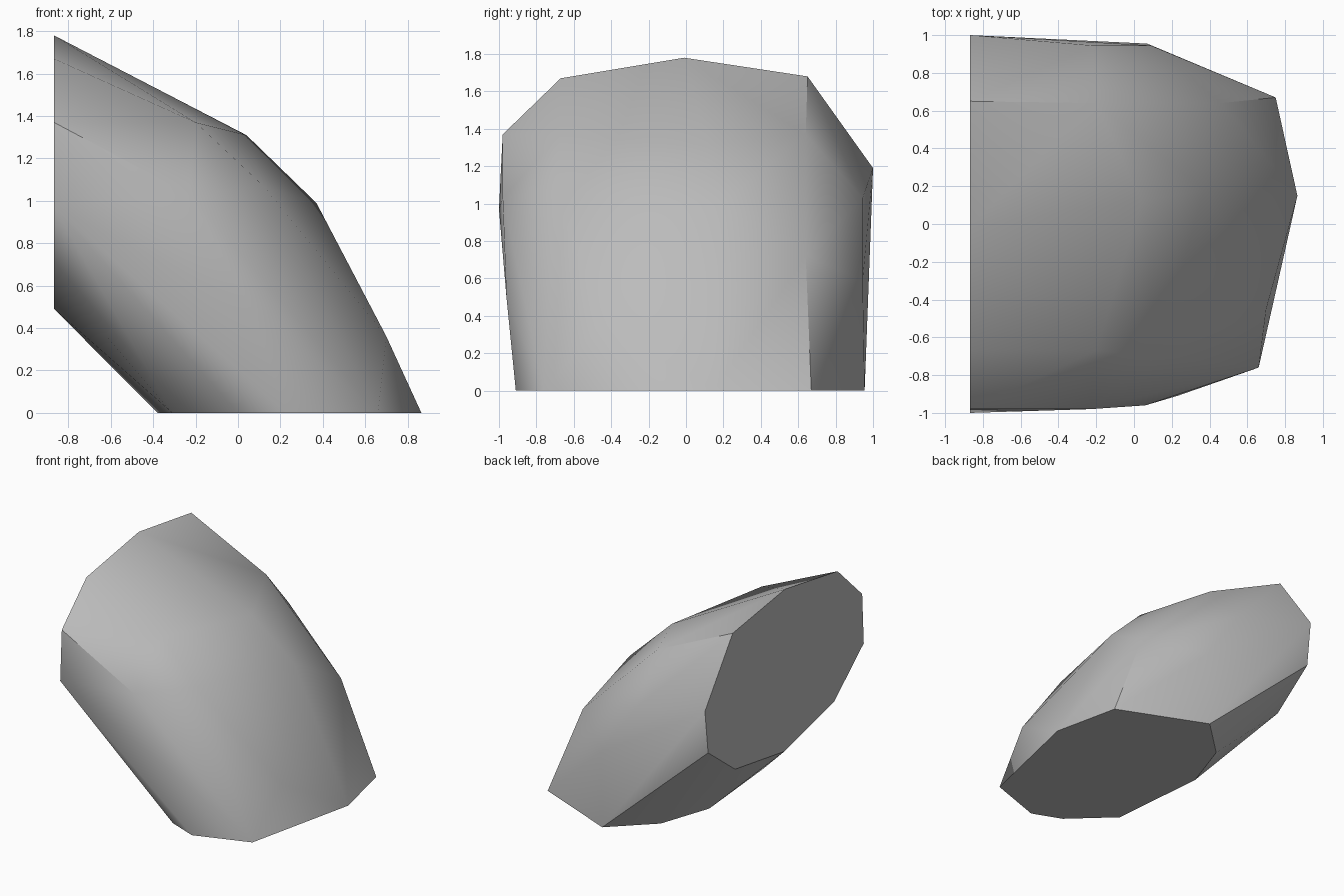
import bpy
import bmesh
import math

cube = bpy.data.objects.get("Cube")
if cube:
    bpy.data.objects.remove(cube, do_unlink=True)

# Flat cut on the right side, as (y, z)
SIDE_CUT = [(-1, .97), (-.98, 1.37), (-.67, 1.67), (-.01, 1.78), (.65, 1.68),
            (1, 1.19), (.96, .845), (.62, .585), (0, .49), (-.63, .65)]

# Flat cut on the ground, as (x, y)
GROUND_CUT = [(.66, -.76), (.865, .15), (.75, .67), (.07, .955), (-.24, .66),
              (-.38, .25), (-.31, -.53), (0, -.82), (.23, -.91)]

# Corners of the weathered shell between the two cuts
UPPER_SHELL = [(-.23, -.98, 1.03), (-.2, -.67, 1.37), (.04, .12, 1.31),
               (-.2, .64, 1.37), (-.22, .945, 1.03)]
LOWER_SHELL = [(.06, -.96, .5), (.12, -.7, 1.07), (.7, -.45, .36),
               (.37, .18, .99), (.46, .64, .72), (.09, .945, .59)]


def make_material(name, color):
    mat = bpy.data.materials.new(name)
    mat.use_nodes = True
    mat.diffuse_color = color
    bsdf = mat.node_tree.nodes["Principled BSDF"]
    bsdf.inputs["Base Color"].default_value = color
    return mat


def make_rock(name, points, mat):
    """Wrap a faceted stone around its corner points."""
    bm = bmesh.new()
    for p in points:
        bm.verts.new(p)
    hull = bmesh.ops.convex_hull(bm, input=bm.verts[:])
    loose = {g for g in hull["geom_interior"] + hull["geom_unused"]
             if isinstance(g, bmesh.types.BMVert)}
    bmesh.ops.delete(bm, geom=list(loose), context="VERTS")
    # Join the triangles of the two flat cuts
    bmesh.ops.dissolve_limit(bm, angle_limit=math.radians(1),
                             verts=bm.verts[:], edges=bm.edges[:])
    bmesh.ops.recalc_face_normals(bm, faces=bm.faces[:])
    mesh = bpy.data.meshes.new(name)
    bm.to_mesh(mesh)
    bm.free()
    mesh.materials.append(mat)
    obj = bpy.data.objects.new(name, mesh)
    bpy.context.collection.objects.link(obj)
    return obj


side = [(-.867, y, z) for y, z in SIDE_CUT]
ground = [(x, y, 0) for x, y in GROUND_CUT]
stone_grey = make_material("stone grey", (.5, .5, .5, 1))
rock = make_rock("rock", side + ground + UPPER_SHELL + LOWER_SHELL, stone_grey)

# Soft shell with crisp cut edges
bpy.ops.object.select_all(action="DESELECT")
rock.select_set(True)
bpy.context.view_layer.objects.active = rock
bpy.ops.object.shade_smooth_by_angle(angle=math.radians(35))
